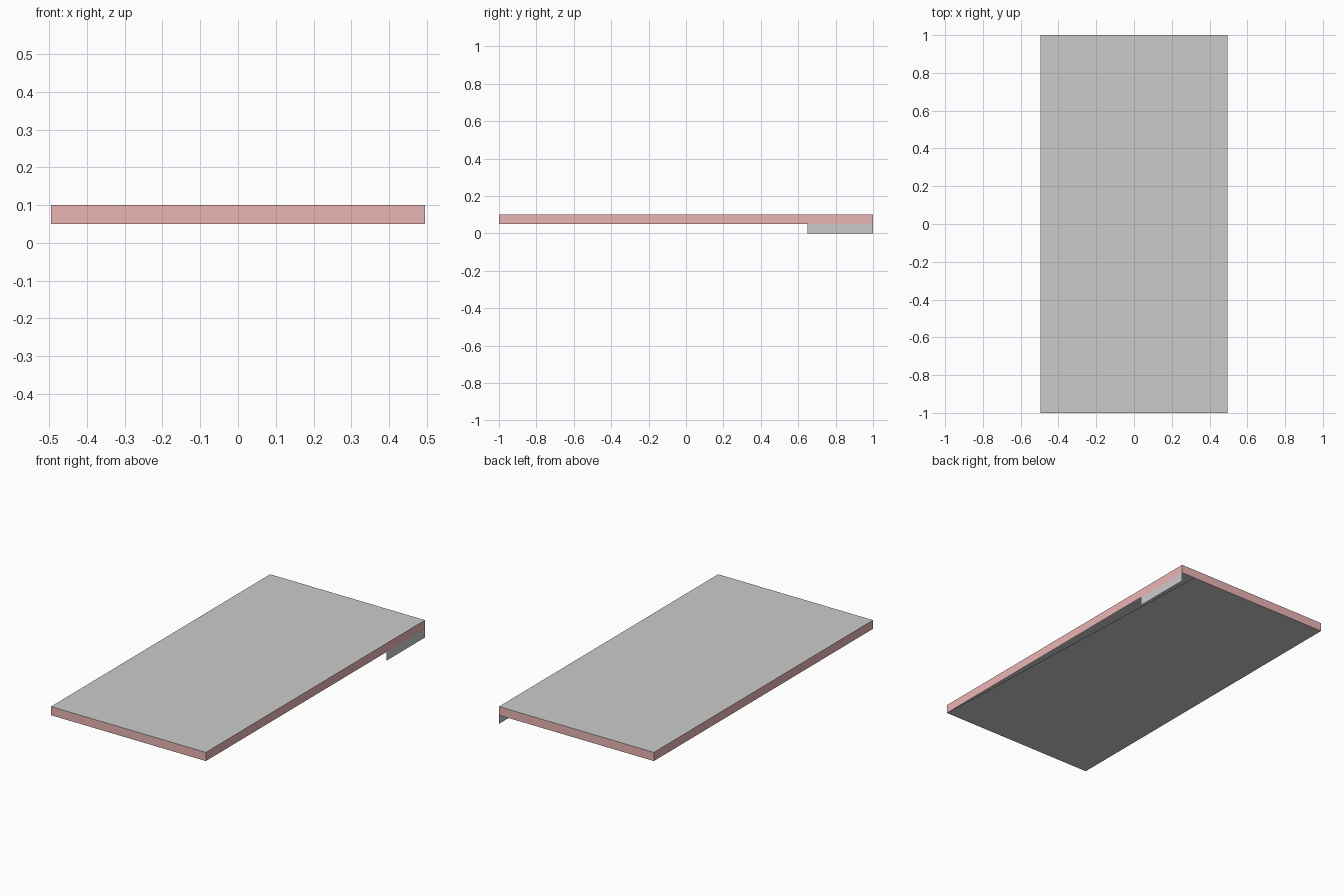
import bpy
import bmesh

if "Cube" in bpy.data.objects:
    bpy.data.objects.remove(bpy.data.objects["Cube"])

X, Y = 0.495, 1.0          # half width, half length
Z0, Z1 = 0.05, 0.10        # underside and top of the slab

pink = bpy.data.materials.new("edge_pink")
pink.diffuse_color = (0.84, 0.46, 0.46, 1)
pink.use_nodes = True
pink.node_tree.nodes["Principled BSDF"].inputs["Base Color"].default_value = pink.diffuse_color


def sheet(name, faces, mat=None):
    """Thin open surface made from a few flat faces."""
    bm = bmesh.new()
    for f in faces:
        bm.faces.new([bm.verts.new(p) for p in f])
    bmesh.ops.remove_doubles(bm, verts=bm.verts, dist=1e-5)
    mesh = bpy.data.meshes.new(name)
    bm.to_mesh(mesh)
    bm.free()
    ob = bpy.data.objects.new(name, mesh)
    bpy.context.collection.objects.link(ob)
    if mat:
        mesh.materials.append(mat)
    return ob


corners = [(-X, -Y), (X, -Y), (X, Y), (-X, Y)]

# flat top panel
sheet("top_panel", [[(x, y, Z1) for x, y in corners]])

# coloured band around all four sides
band = []
for a, b in zip(corners, corners[1:] + corners[:1]):
    band.append([(*a, Z0), (*b, Z0), (*b, Z1), (*a, Z1)])
sheet("side_band", band, pink)

# underside, its back right corner pulled in to leave a narrow slit
under = [(-X, -Y), (-X, Y), (0.41, Y), (X, -Y)]
sheet("under_panel", [[(x, y, Z0) for x, y in under]])

# thin flap hanging below the right edge at the back
sheet("hanging_flap", [[(X, 0.65, 0), (X, Y, 0), (X, Y, Z0), (X, 0.65, Z0)]])
